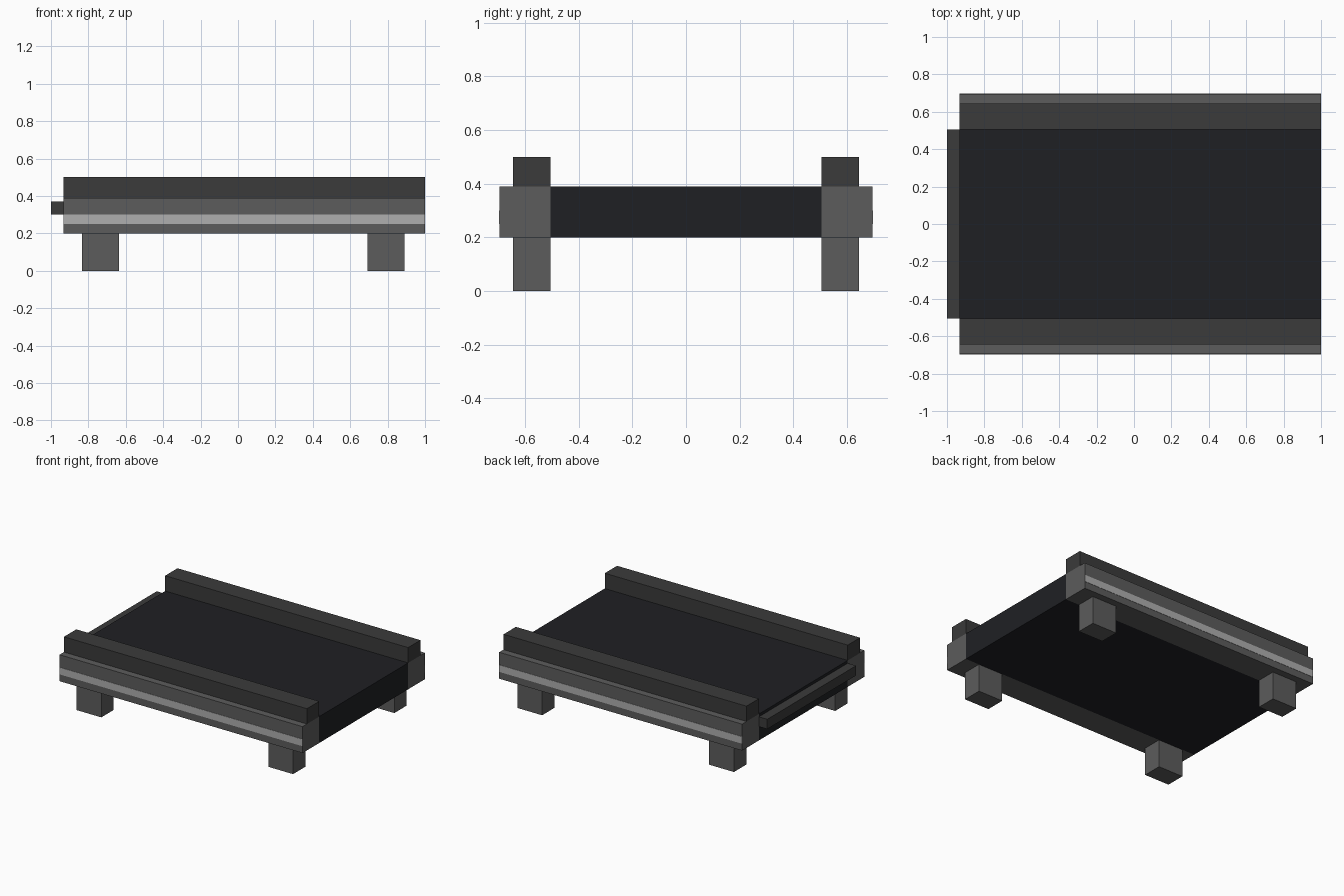
import bpy

if "Cube" in bpy.data.objects:
    bpy.data.objects.remove(bpy.data.objects["Cube"])


def material(name, rgb):
    m = bpy.data.materials.new(name)
    m.diffuse_color = (*rgb, 1.0)
    m.use_nodes = True
    m.node_tree.nodes["Principled BSDF"].inputs["Base Color"].default_value = m.diffuse_color
    return m


FRAME = material("frame_grey", (0.107, 0.107, 0.107))
DARK = material("dark_grey", (0.043, 0.043, 0.043))
BELT = material("belt_black", (0.0137, 0.0144, 0.0176))
STRIPE = material("stripe_light", (0.43, 0.43, 0.43))


def box(name, x, y, z, mat):
    """Box spanning the given (min, max) ranges."""
    spans = [(min(r), max(r)) for r in (x, y, z)]
    bpy.ops.mesh.primitive_cube_add(size=1, location=[(a + b) / 2 for a, b in spans])
    ob = bpy.context.object
    ob.name = name
    ob.scale = [b - a for a, b in spans]
    bpy.ops.object.transform_apply(location=False, rotation=False, scale=True)
    ob.data.materials.append(mat)
    return ob


X0, X1 = -0.933, 1.0      # length of the conveyor body
IN, MID, OUT = 0.505, 0.645, 0.695   # side rail widths

# Belt block and the end bar
box("belt", (X0, X1), (-IN, IN), (0.20, 0.39), BELT)
box("end_bar", (-1.0, X0), (-IN, IN), (0.30, 0.37), DARK)

# Side rails, guards, stripes and legs on both sides
for side, s in (("front", -1), ("back", 1)):
    box(f"{side}_rail", (X0, X1), (s * IN, s * OUT), (0.20, 0.39), FRAME)
    box(f"{side}_guard", (X0, X1), (s * IN, s * MID), (0.39, 0.50), DARK)
    box(f"{side}_stripe", (X0, X1), (s * (OUT - 0.005), s * (OUT + 0.002)), (0.25, 0.30), STRIPE)
    for end, lx in (("left", -0.833), ("right", 0.693)):
        box(f"{side}_{end}_leg", (lx, lx + 0.197), (s * IN, s * MID), (0.0, 0.20), FRAME)
